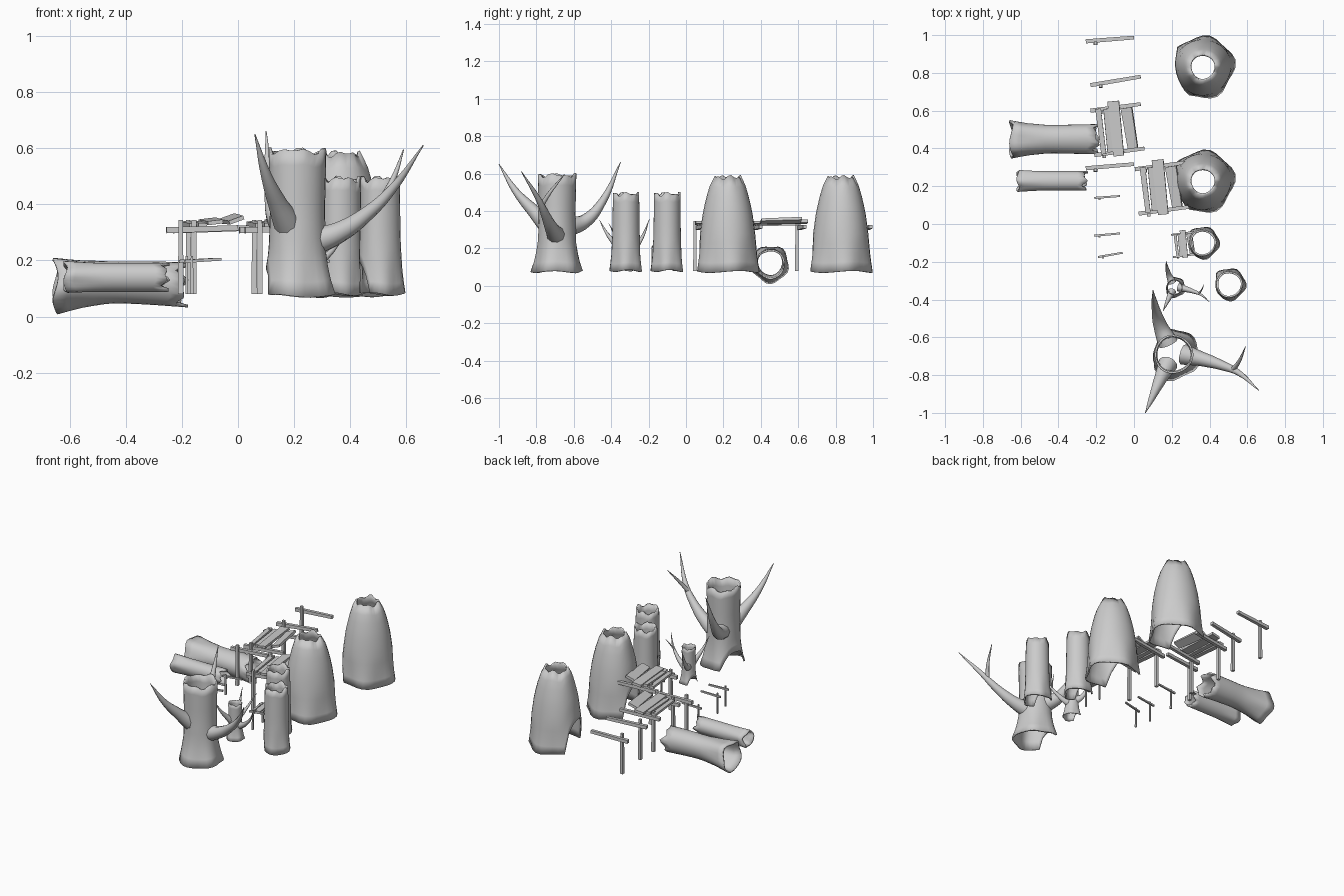
import bpy, bmesh, math
from mathutils import Vector, Matrix

if "Cube" in bpy.data.objects:
    bpy.data.objects.remove(bpy.data.objects["Cube"])

GROUND = 0.075


def finish(bm, name, smooth=True):
    me = bpy.data.meshes.new(name)
    bm.to_mesh(me)
    bm.free()
    ob = bpy.data.objects.new(name, me)
    bpy.context.collection.objects.link(ob)
    if smooth:
        bpy.ops.object.select_all(action='DESELECT')
        ob.select_set(True)
        bpy.context.view_layer.objects.active = ob
        bpy.ops.object.shade_smooth_by_angle(angle=math.radians(45))
    return ob


def lerp_profile(profile, z):
    for (z0, r0), (z1, r1) in zip(profile, profile[1:]):
        if z <= z1:
            k = max(0, (z - z0) / (z1 - z0))
            return r0 + (r1 - r0) * k
    return profile[-1][1]


# Hollow trunk: lofted shell with wavy foot, ragged rim and optional arched doorway
def trunk(name, loc, profile, arch=0, facing=190, half=48, wall=0.01,
          seed=0.0, jag=0.007, rot=None, bend=0.0, scale=1.0):
    bm = bmesh.new()
    n, rings = 28, 10
    height = profile[-1][0]
    grid = []
    for i in range(rings + 1):
        t = i / rings
        row = []
        for j in range(n):
            a = 2 * math.pi * j / n
            d = (math.degrees(a) - facing + 180) % 360 - 180
            foot = arch * math.sqrt(max(0, 1 - (d / half) ** 2))
            z = foot + (height - foot) * t
            low = max(0, 1 - z / (0.4 * height))
            r = lerp_profile(profile, z)
            r *= 1 + 0.02 * math.sin(3 * a + seed) + 0.06 * low * math.sin(5 * a + seed * 2)
            z += jag * t ** 6 * (math.sin(4 * a + seed) + math.sin(7 * a + 2 * seed))
            z += jag * 0.8 * (1 - t) ** 4 * math.sin(3 * a + seed)
            off = bend * math.sin(math.pi * z / height)
            row.append(bm.verts.new((r * math.cos(a) + off, r * math.sin(a), z)))
        grid.append(row)
    for lo, hi in zip(grid, grid[1:]):
        for j in range(n):
            k = (j + 1) % n
            bm.faces.new((lo[j], lo[k], hi[k], hi[j]))
    ob = finish(bm, name)
    ob.location = loc
    ob.scale = (scale, scale, scale * 1.1 if scale != 1 else 1)
    if rot:
        ob.rotation_euler = rot
    m = ob.modifiers.new("wall", 'SOLIDIFY')
    m.thickness = wall
    m.offset = -1
    return ob


# Tapered, curving branch
def branch(name, pts, radii, loc, scale=1.0):
    cu = bpy.data.curves.new(name, 'CURVE')
    cu.dimensions = '3D'
    cu.bevel_depth = 1.0
    cu.bevel_resolution = 3
    cu.resolution_u = 5
    cu.use_fill_caps = True
    sp = cu.splines.new('BEZIER')
    sp.bezier_points.add(len(pts) - 1)
    for b, p, r in zip(sp.bezier_points, pts, radii):
        b.co = p
        b.radius = r
        b.handle_left_type = b.handle_right_type = 'AUTO'
    ob = bpy.data.objects.new(name, cu)
    bpy.context.collection.objects.link(ob)
    ob.location = loc
    ob.scale = (scale, scale, scale * 1.15 if scale != 1 else 1)


# Squared timber between two points, slightly narrower at one end
def timber(name, p0, p1, w, t, roll=0.0):
    p0, p1 = Vector(p0), Vector(p1)
    d = p1 - p0
    bm = bmesh.new()
    bmesh.ops.create_cube(bm, size=1)
    for v in bm.verts:
        k = 1.0 if v.co.z < 0 else 0.88
        v.co = Vector((v.co.x * w * k, v.co.y * t * k, v.co.z * d.length))
    up = Vector((0, 0, 1)) if abs(d.normalized().z) < 0.9 else Vector((0, 1, 0))
    zax = d.normalized()
    xax = up.cross(zax).normalized()
    yax = zax.cross(xax)
    m = Matrix((xax, yax, zax)).transposed().to_4x4()
    bm.transform(Matrix.Translation((p0 + p1) / 2) @ m @ Matrix.Rotation(roll, 4, 'Z'))
    return finish(bm, name, smooth=False)


# Post with a crossbeam on its left end
def support(name, x0, y0, x1, y1, s=1.0, tilt=0.0):
    zb = GROUND + 0.005 + 0.232 * s
    timber(name + "_beam", (x0, y0, zb - tilt), (x1, y1, zb + tilt), 0.022 * s, 0.022 * s)
    k = 0.2
    px, py = x0 + (x1 - x0) * k, y0 + (y1 - y0) * k - 0.014 * s
    timber(name + "_post", (px, py, GROUND + 0.005), (px, py, GROUND + 0.27 * s), 0.019 * s, 0.019 * s)


# Deck: two supports carrying loose planks
def deck(name, cx, cy, s=1.0):
    def at(x, y, h):
        return (cx + x * s, cy + y * s, GROUND + 0.005 + h * s)
    for tag, y in (("back", 0.1), ("front", -0.135)):
        x0, y0, _ = at(-0.13 + 0.02 * (y < 0), y, 0)
        x1, y1, _ = at(0.135 + 0.02 * (y < 0), y + 0.035, 0)
        support(f"{name}_{tag}", x0, y0, x1, y1, s, 0.004 * s)
    planks = [(-0.09, 0.11, -0.06, -0.13, 0.03, 0.252, 0.05),
              (-0.045, 0.11, -0.025, -0.12, 0.035, 0.252, -0.05),
              (-0.01, 0.15, 0.02, -0.14, 0.062, 0.262, 0.12),
              (0.06, 0.115, 0.095, -0.1, 0.062, 0.27, 0.35)]
    for i, (x0, y0, x1, y1, w, h, roll) in enumerate(planks):
        timber(f"{name}_plank_{i}", at(x0, y0, h), at(x1, y1, h - 0.006), w * s, 0.016 * s, roll)


# Large domed stumps
dome = [(0, 0.165), (0.08, 0.155), (0.2, 0.148), (0.32, 0.132), (0.42, 0.108), (0.48, 0.088), (0.505, 0.07)]
trunk("large_stump_back", (0.365, 0.83, GROUND), dome, arch=0.2, seed=0.4)
trunk("large_stump_front", (0.365, 0.225, GROUND), dome, arch=0.2, seed=0.4)

# Slim stumps
slim = [(0, 0.086), (0.07, 0.078), (0.2, 0.073), (0.41, 0.07)]
trunk("slim_stump_back", (0.365, -0.1, GROUND + 0.005), slim, arch=0.12, seed=1.1)
trunk("slim_stump_front", (0.505, -0.32, GROUND + 0.005), slim, arch=0.12, seed=1.1)

# Dead trees: trunk plus branches in coordinates relative to the trunk foot
bare = [(0, 0.136), (0.07, 0.115), (0.16, 0.102), (0.3, 0.098), (0.515, 0.103)]
limbs = {
    "back_branch": ([(-0.03, 0.06, 0.24), (-0.07, 0.15, 0.27), (-0.095, 0.24, 0.37), (-0.11, 0.34, 0.585)],
                    [0.055, 0.037, 0.022, 0.002]),
    "front_branch": ([(-0.03, -0.05, 0.25), (-0.07, -0.13, 0.33), (-0.11, -0.22, 0.43), (-0.15, -0.31, 0.575)],
                     [0.052, 0.034, 0.019, 0.002]),
    "side_branch": ([(0.05, 0.0, 0.19), (0.15, -0.025, 0.225), (0.26, -0.06, 0.30), (0.34, -0.095, 0.38),
                     (0.45, -0.19, 0.535)],
                    [0.055, 0.038, 0.025, 0.016, 0.002]),
    "side_twig": ([(0.31, -0.085, 0.35), (0.345, -0.04, 0.42), (0.38, 0.04, 0.52)], [0.014, 0.01, 0.002]),
}
for tag, loc, s in (("large_tree", (0.21, -0.69, GROUND), 1.0), ("small_tree", (0.215, -0.335, GROUND + 0.005), 0.41)):
    trunk(tag + "_trunk", loc, bare, arch=0.11, facing=170, seed=2.0, scale=s)
    for part, (pts, radii) in limbs.items():
        branch(f"{tag}_{part}", pts, radii, loc, s)

# Fallen hollow logs, lying along x with the flared foot to the left
lay = (0, math.radians(90), 0)
trunk("large_log", (-0.65, 0.45, 0.115), [(0, 0.1), (0.08, 0.086), (0.2, 0.074), (0.45, 0.08)],
      seed=0.9, jag=0.012, rot=lay, bend=-0.008)
trunk("small_log", (-0.615, 0.228, 0.14), [(0, 0.056), (0.1, 0.052), (0.355, 0.052)],
      seed=2.2, jag=0.009, rot=lay)

# Boardwalk decks
deck("middle_deck", -0.1, 0.5)
deck("stump_deck", 0.135, 0.19)
deck("small_deck", 0.262, -0.108, 0.5)

# Loose boardwalk supports
for i, (x0, y0, x1, y1, s) in enumerate([
        (-0.255, 0.967, 0.0, 0.987, 1), (-0.23, 0.735, 0.035, 0.78, 1), (-0.255, 0.295, 0.0, 0.317, 1),
        (-0.21, 0.138, -0.075, 0.148, 0.52), (-0.21, -0.062, -0.075, -0.05, 0.52),
        (-0.19, -0.175, -0.06, -0.152, 0.52)]):
    support(f"support_{i}", x0, y0, x1, y1, s, 0.004)
